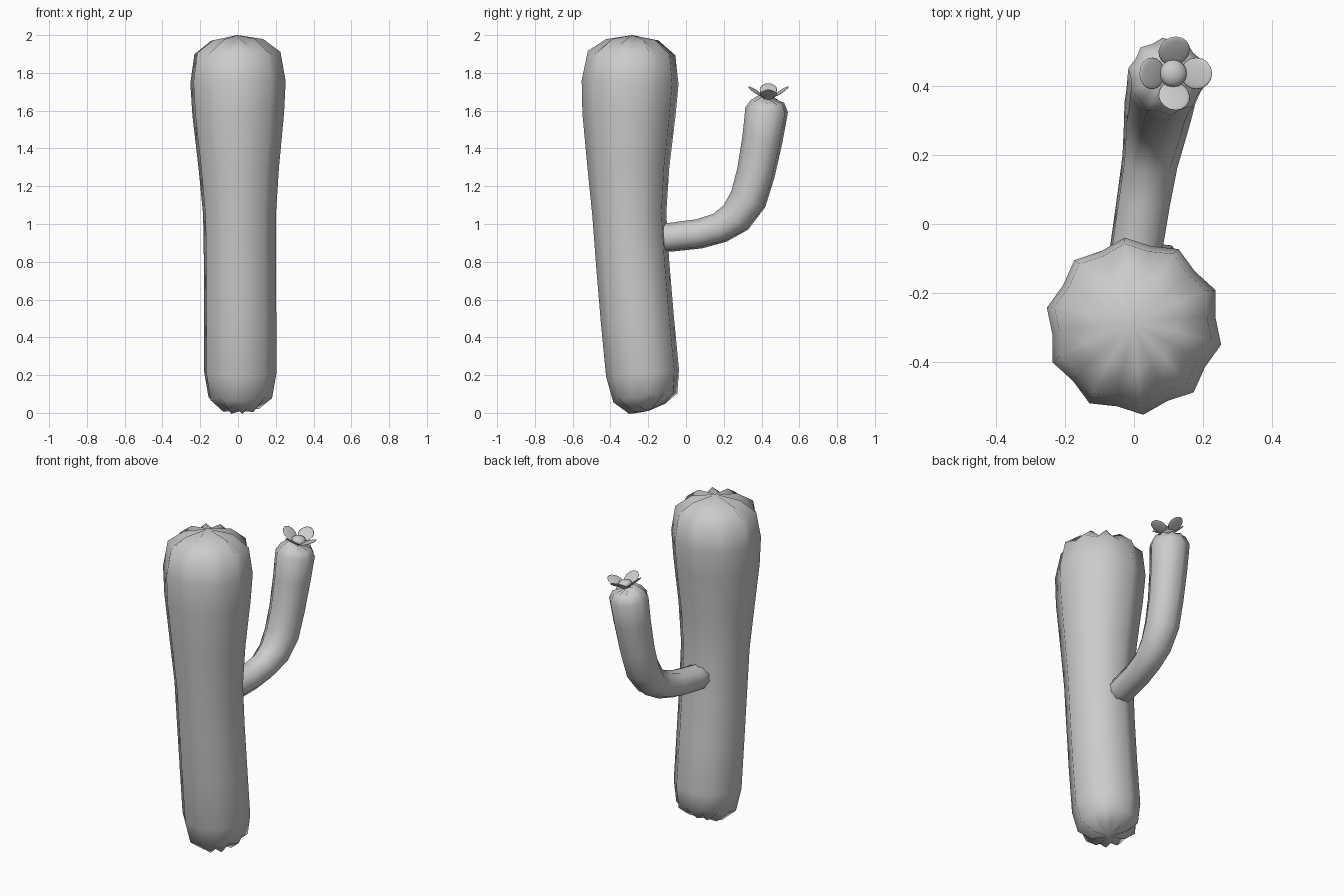
import bpy, bmesh, math
from mathutils import Vector, Matrix

if "Cube" in bpy.data.objects:
    bpy.data.objects.remove(bpy.data.objects["Cube"])

RIBS = 10


def finish(bm, name):
    bmesh.ops.recalc_face_normals(bm, faces=bm.faces)
    for f in bm.faces:
        f.smooth = True
    me = bpy.data.meshes.new(name)
    bm.to_mesh(me)
    bm.free()
    ob = bpy.data.objects.new(name, me)
    bpy.context.collection.objects.link(ob)
    return ob


def ribbed_tube(name, start, rings, end, phase, groove):
    """Sweep a ribbed ring along a path; rings are (x, y, z, radius, axial groove shift)."""
    bm = bmesh.new()
    pts = [Vector(start)] + [Vector(r[:3]) for r in rings] + [Vector(end)]
    loops = []
    for i, r in enumerate(rings, 1):
        t = ((pts[i] - pts[i - 1]).normalized() + (pts[i + 1] - pts[i]).normalized()).normalized()
        u = (Vector((1, 0, 0)) - t * t.x).normalized()
        v = t.cross(u)
        loop = []
        for k in range(2 * RIBS):
            a = phase + math.pi * k / RIBS
            rad = r[3] * (1 - groove * (k % 2))
            p = pts[i] + (u * math.cos(a) + v * math.sin(a)) * rad + t * r[4] * (k % 2)
            loop.append(bm.verts.new(p))
        loops.append(loop)
    n = 2 * RIBS
    for a, b in zip(loops, loops[1:]):
        for k in range(n):
            bm.faces.new((a[k], a[(k + 1) % n], b[(k + 1) % n], b[k]))
    for loop, tip in ((loops[0], start), (loops[-1], end)):
        c = bm.verts.new(tip)
        for k in range(n):
            bm.faces.new((loop[k], loop[(k + 1) % n], c))
    return finish(bm, name)


# Trunk: leaning, swelling toward the top
ribbed_tube("trunk", (0.015, -0.20, 0.01), [
    (0.014, -0.205, 0.022, 0.10, 0.025),
    (0.012, -0.215, 0.08, 0.172, 0.015),
    (0.012, -0.230, 0.21, 0.195, 0),
    (0.012, -0.258, 0.50, 0.195, 0),
    (0.010, -0.283, 0.80, 0.195, 0),
    (0.008, -0.300, 1.05, 0.197, 0),
    (0.004, -0.305, 1.30, 0.218, 0),
    (0.001, -0.302, 1.58, 0.248, 0),
    (0.000, -0.296, 1.75, 0.258, 0),
    (-0.003, -0.288, 1.905, 0.233, -0.015),
    (-0.004, -0.285, 1.975, 0.14, -0.03),
], (-0.005, -0.285, 2.0), math.radians(-12), 0.08)

# Side arm: leaves the back of the trunk and bends upward
ribbed_tube("arm", (-0.01, -0.24, 0.92), [
    (-0.005, -0.20, 0.921, 0.074, 0),
    (0.005, -0.08, 0.93, 0.077, 0),
    (0.028, 0.07, 0.948, 0.079, 0),
    (0.046, 0.18, 0.980, 0.082, 0),
    (0.060, 0.265, 1.035, 0.092, 0),
    (0.070, 0.330, 1.132, 0.100, 0),
    (0.078, 0.370, 1.270, 0.102, 0),
    (0.087, 0.405, 1.45, 0.108, 0),
    (0.095, 0.427, 1.605, 0.114, 0),
    (0.098, 0.432, 1.65, 0.088, -0.008),
    (0.100, 0.434, 1.672, 0.045, -0.014),
], (0.102, 0.436, 1.675), math.radians(-12), 0.09)

# Flower on the arm tip, tipped slightly sideways
base = Matrix.Translation((0.112, 0.436, 1.675)) @ Matrix.Rotation(math.radians(10), 4, 'Y')


def blob(name, mat):
    bm = bmesh.new()
    bmesh.ops.create_uvsphere(bm, u_segments=16, v_segments=10, radius=1, matrix=mat)
    return finish(bm, name)


blob("flower_centre", base @ Matrix.Translation((0, 0, 0.01)) @ Matrix.Diagonal((0.04, 0.04, 0.026, 1)))
for i in range(4):
    blob(f"petal_{i + 1}", base
         @ Matrix.Rotation(math.pi / 2 * i, 4, 'Z')
         @ Matrix.Translation((0.065, 0, 0.025))
         @ Matrix.Rotation(math.radians(-33), 4, 'Y')
         @ Matrix.Diagonal((0.05, 0.046, 0.006, 1)))
